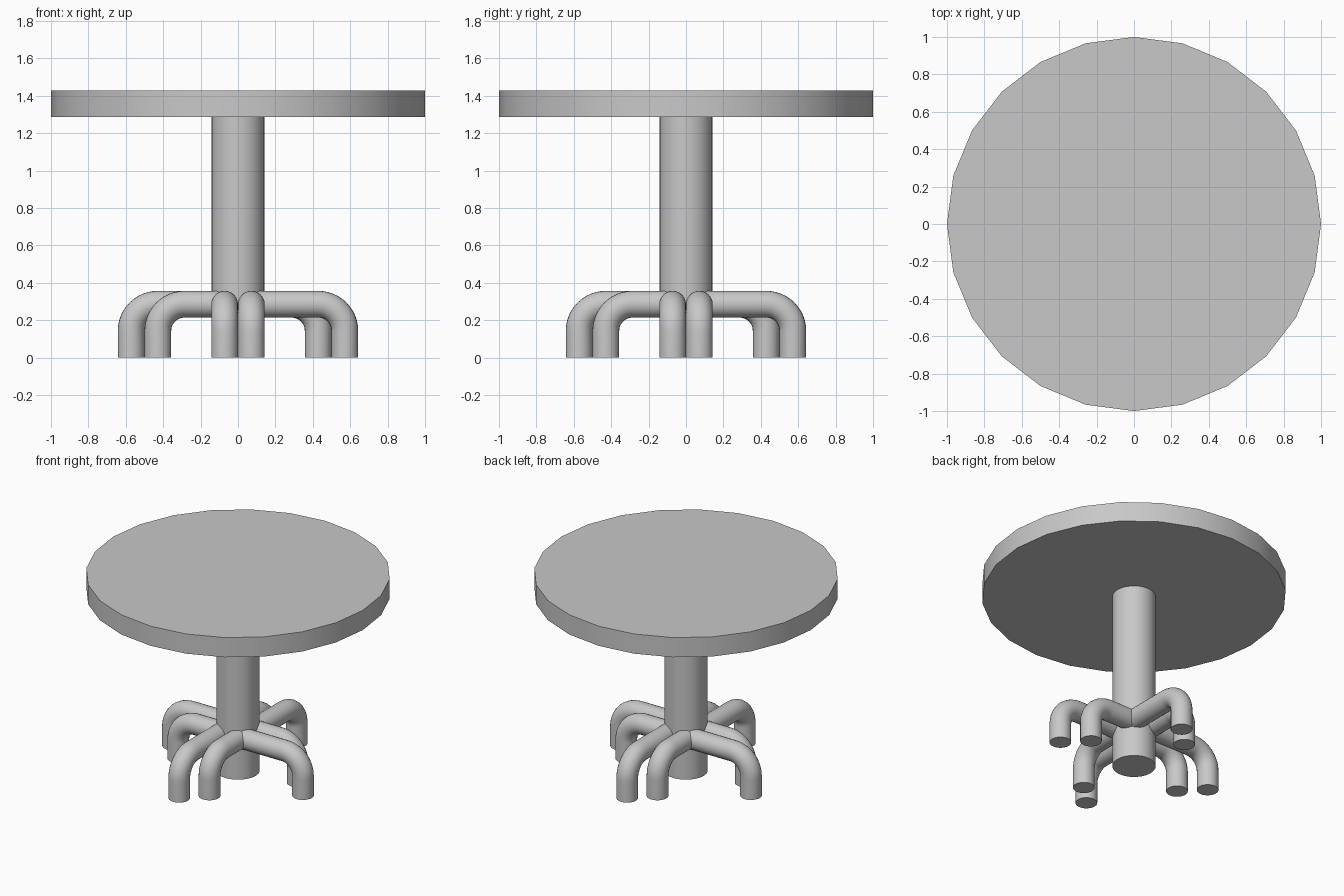
import bpy
from math import sin, cos, pi

cube = bpy.data.objects.get("Cube")
if cube:
    bpy.data.objects.remove(cube, do_unlink=True)

U = 1 / 7      # design module: column radius, slab thickness, bend radius
SIDES = 24

grey = bpy.data.materials.new("plain grey")
grey.use_nodes = True
grey.diffuse_color = (0.58, 0.58, 0.58, 1)
grey.node_tree.nodes["Principled BSDF"].inputs["Base Color"].default_value = grey.diffuse_color


def finish(obj, name):
    obj.name = name
    obj.data.name = name
    obj.data.materials.clear()
    obj.data.materials.append(grey)
    bpy.ops.object.select_all(action="DESELECT")
    obj.select_set(True)
    bpy.context.view_layer.objects.active = obj
    bpy.ops.object.shade_smooth_by_angle()


def cylinder(name, radius, bottom, top):
    bpy.ops.mesh.primitive_cylinder_add(
        vertices=SIDES, radius=radius, depth=top - bottom,
        location=(0, 0, (bottom + top) / 2))
    finish(bpy.context.object, name)


def leg_path(short, long, height, bend, steps=12):
    """Inverted U: up one foot, round the bend, across, and down the other."""
    pts = [(-short, 0)]
    arc = [i * pi / 2 / steps for i in range(steps + 1)]
    pts += [(-short + bend - bend * cos(a), height - bend + bend * sin(a)) for a in arc]
    pts += [(long - bend + bend * sin(a), height - bend + bend * cos(a)) for a in arc]
    pts.append((long, 0))
    return pts


def tube(name, points, radius, turn):
    curve = bpy.data.curves.new(name, "CURVE")
    curve.dimensions = "3D"
    curve.bevel_depth = radius
    curve.bevel_resolution = SIDES // 2 - 2
    curve.use_fill_caps = True
    spline = curve.splines.new("POLY")
    spline.points.add(len(points) - 1)
    for p, (x, z) in zip(spline.points, points):
        y = -U / 2      # each tube runs beside the centre line
        p.co = (x * cos(turn) - y * sin(turn), x * sin(turn) + y * cos(turn), z, 1)
    obj = bpy.data.objects.new(name, curve)
    bpy.context.collection.objects.link(obj)
    bpy.ops.object.select_all(action="DESELECT")
    obj.select_set(True)
    bpy.context.view_layer.objects.active = obj
    bpy.ops.object.convert(target="MESH")
    finish(bpy.context.object, name)


# Round top and central column
cylinder("table_top", 1, 9 * U, 10 * U)
cylinder("column", U, 0, 9 * U)

# Four bent tubes in a pinwheel, giving eight feet
path = leg_path(3 * U, 4 * U, 2 * U, U)
for i, side in enumerate(("front", "left", "back", "right")):
    tube(side + "_leg_tube", path, U / 2, i * pi / 2)
